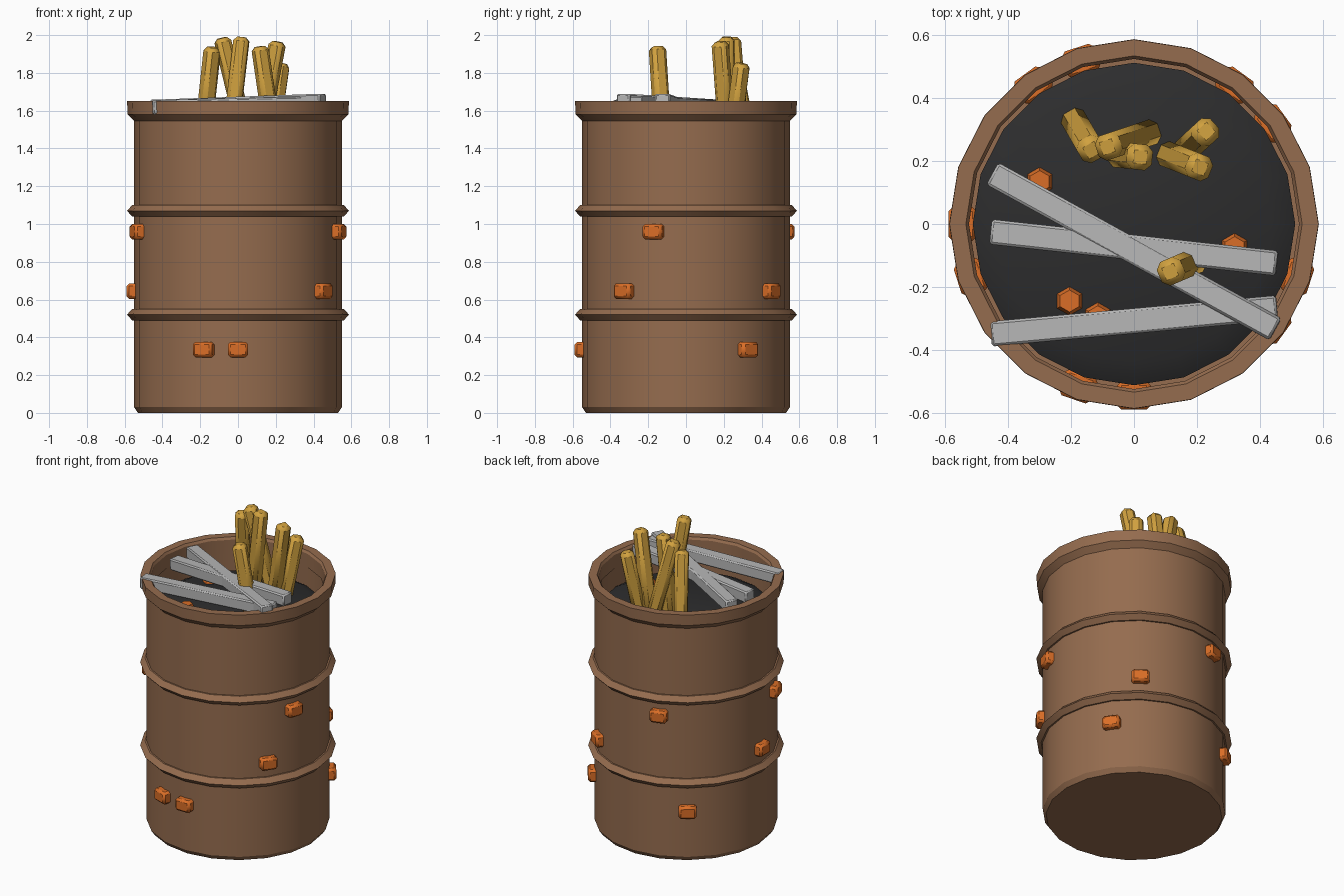
import bpy, bmesh, math
from mathutils import Vector, Matrix

if "Cube" in bpy.data.objects:
    bpy.data.objects.remove(bpy.data.objects["Cube"])

SIDES = 20


def material(name, rgb):
    m = bpy.data.materials.new(name)
    m.diffuse_color = (*rgb, 1)
    m.use_nodes = True
    m.node_tree.nodes["Principled BSDF"].inputs["Base Color"].default_value = m.diffuse_color
    return m


RUST = material("rusty_brown", (0.30, 0.15, 0.077))
ASH = material("dark_ash", (0.026, 0.026, 0.027))
EMBER = material("ember_orange", (0.70, 0.155, 0.02))
WOOD = material("yellow_wood", (0.64, 0.36, 0.05))
METAL = material("pale_metal", (0.47, 0.47, 0.47))


def finish(name, bm, mat, bevel=0, smooth=True):
    bmesh.ops.recalc_face_normals(bm, faces=bm.faces)
    me = bpy.data.meshes.new(name)
    bm.to_mesh(me)
    bm.free()
    me.materials.append(mat)
    ob = bpy.data.objects.new(name, me)
    bpy.context.collection.objects.link(ob)
    bpy.context.view_layer.objects.active = ob
    for o in bpy.context.selected_objects:
        o.select_set(False)
    ob.select_set(True)
    if bevel:
        b = ob.modifiers.new("bevel", "BEVEL")
        b.width = bevel
        b.segments = 1
    if smooth:
        bpy.ops.object.shade_smooth_by_angle(angle=math.radians(30))
    return ob


def lathe(name, profile, mat, closed=False):
    """Turn (radius, z) points around z; open ends are capped."""
    bm = bmesh.new()
    rings = []
    for r, z in profile:
        rings.append([bm.verts.new((r * math.cos(a), r * math.sin(a), z))
                      for a in (math.tau * i / SIDES for i in range(SIDES))])
    pairs = list(zip(rings, rings[1:]))
    if closed:
        pairs.append((rings[-1], rings[0]))
    else:
        bm.faces.new(rings[0])
        bm.faces.new(rings[-1])
    for a, b in pairs:
        for i in range(SIDES):
            j = (i + 1) % SIDES
            bm.faces.new((a[i], a[j], b[j], b[i]))
    return finish(name, bm, mat)


def beam(name, start, end, width, thick, mat, bevel):
    """Bevelled bar between two points, thickness kept upright."""
    start, end = Vector(start), Vector(end)
    d = (end - start).normalized()
    side = d.cross(Vector((0, 0, 1))).normalized()
    up = side.cross(d)
    rot = Matrix((d, side, up)).transposed().to_4x4()
    bm = bmesh.new()
    bmesh.ops.create_cube(bm, size=1)
    bmesh.ops.scale(bm, vec=((end - start).length, width, thick), verts=bm.verts)
    bmesh.ops.transform(bm, matrix=Matrix.Translation((start + end) / 2) @ rot,
                        verts=bm.verts)
    return finish(name, bm, mat, bevel)


# Drum shell with inner wall and floor
lathe("drum_body", [(0.53, 0), (0.55, 0.03), (0.55, 1.56),
                    (0.53, 1.56), (0.53, 0.05)], RUST)

# Rolled rim
lathe("drum_rim", [(0.55, 1.545), (0.585, 1.58), (0.587, 1.65),
                   (0.535, 1.65), (0.525, 1.635), (0.525, 1.545)], RUST, closed=True)

# Reinforcing hoops
for i, z in enumerate((0.52, 1.07)):
    lathe(f"hoop_{i}", [(0.545, z - 0.03), (0.56, z - 0.03), (0.588, z),
                        (0.56, z + 0.03), (0.545, z + 0.03)], RUST, closed=True)

# Ash bed
lathe("ash_bed", [(0.51, 1.38), (0.513, 1.43), (0.44, 1.47)], ASH)

# Glowing pieces set in the drum wall: (angle in degrees, height)
for i, (deg, z) in enumerate([(-90, 0.335), (-109, 0.335), (36, 0.335), (126, 0.335),
                              (-36, 0.645), (54, 0.645), (180, 0.645),
                              (-18, 0.96), (108, 0.96), (198, 0.96)]):
    bm = bmesh.new()
    bmesh.ops.create_cube(bm, size=1)
    bmesh.ops.scale(bm, vec=(0.09, 0.108, 0.082), verts=bm.verts)
    m = Matrix.Rotation(math.radians(deg), 4, 'Z') @ Matrix.Translation((0.545, 0, z))
    bmesh.ops.transform(bm, matrix=m, verts=bm.verts)
    finish(f"wall_ember_{i}", bm, EMBER, 0.014)

# Embers lying on the ash
for i, (x, y) in enumerate([(-0.30, 0.135), (0.32, -0.075), (-0.205, -0.245), (-0.115, -0.295)]):
    bm = bmesh.new()
    bmesh.ops.create_cone(bm, cap_ends=True, segments=6, radius1=0.052, radius2=0.035,
                          depth=0.04, matrix=Matrix.Translation((x, y, 1.475)))
    finish(f"ash_ember_{i}", bm, EMBER, smooth=False)

# Wooden sticks: (bottom x, y), (top x, y, z)
for i, (b, t) in enumerate([((-0.19, 0.33), (-0.135, 0.235, 1.935)),
                            ((0.05, 0.29), (-0.085, 0.245, 1.985)),
                            ((-0.045, 0.22), (0.02, 0.213, 1.99)),
                            ((0.11, 0.22), (0.21, 0.18, 1.965)),
                            ((0.17, 0.24), (0.23, 0.295, 1.85)),
                            ((0.19, -0.12), (0.115, -0.152, 1.94))]):
    beam(f"wood_stick_{i}", (*b, 1.43), t, 0.082, 0.082, WOOD, 0.02)

# Metal bars resting across the top
for i, (a, b) in enumerate([((-0.45, 0.16, 1.62), (0.45, -0.335, 1.652)),
                            ((-0.455, -0.025, 1.615), (0.455, -0.125, 1.652)),
                            ((-0.455, -0.35, 1.617), (0.455, -0.267, 1.64))]):
    beam(f"metal_bar_{i}", a, b, 0.08, 0.075, METAL, 0.008)
